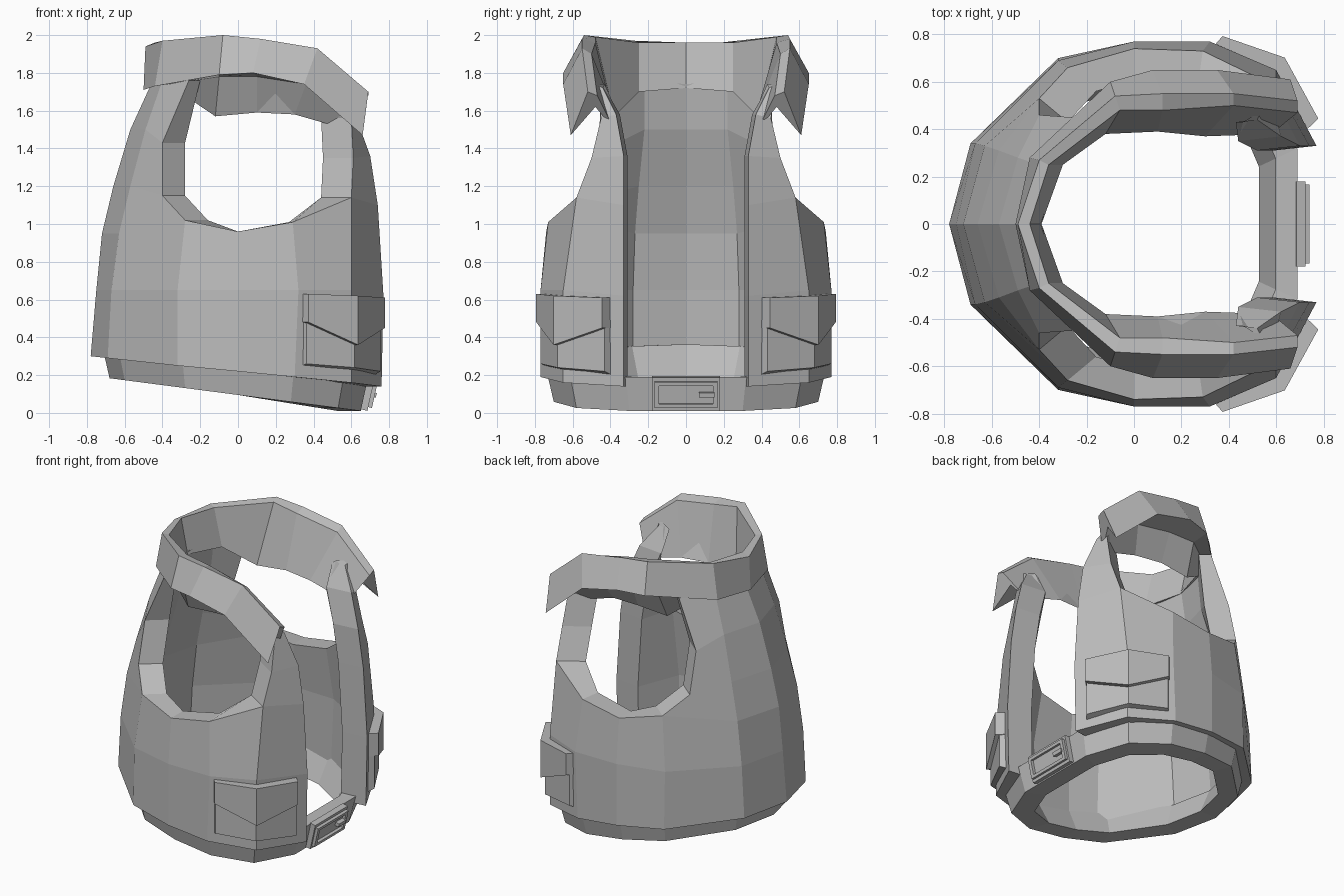
import bpy, bmesh
from mathutils import Vector, Matrix

if "Cube" in bpy.data.objects:
    bpy.data.objects.remove(bpy.data.objects["Cube"], do_unlink=True)

grey = bpy.data.materials.new("plain grey cloth")
grey.use_nodes = True
grey.diffuse_color = (0.5, 0.5, 0.5, 1)
grey.node_tree.nodes["Principled BSDF"].inputs["Base Color"].default_value = (0.5, 0.5, 0.5, 1)


def add_object(name, bm):
    mesh = bpy.data.meshes.new(name)
    bm.to_mesh(mesh)
    bm.free()
    mesh.materials.append(grey)
    obj = bpy.data.objects.new(name, mesh)
    bpy.context.collection.objects.link(obj)
    return obj


def flip(points):
    return [(x, -y, z) for x, y, z in points]


def loft(name, sections, closed=False):
    """Skin a solid through equal closed sections."""
    bm = bmesh.new()
    rings = [[bm.verts.new(p) for p in s] for s in sections]
    size = len(rings[0])
    pairs = list(zip(rings, rings[1:]))
    if closed:
        pairs.append((rings[-1], rings[0]))
    else:
        bm.faces.new(rings[0])
        bm.faces.new(rings[-1])
    for a, b in pairs:
        for i in range(size):
            k = (i + 1) % size
            bm.faces.new((a[i], a[k], b[k], b[i]))
    bmesh.ops.recalc_face_normals(bm, faces=bm.faces)
    return add_object(name, bm)


# Vest body: upright seams from the spine round one side to the front opening.
# The two short seams leave the armhole open above them.
seams = [
    [(-.78, 0, .3), (-.75, 0, .65), (-.72, 0, .95), (-.66, 0, 1.2), (-.57, 0, 1.5), (-.46, 0, 1.74)],
    [(-.69, .34, .29), (-.67, .34, .65), (-.63, .33, .95), (-.57, .31, 1.2), (-.49, .28, 1.5), (-.4, .25, 1.76)],
    [(-.32, .7, .25), (-.32, .69, .65), (-.28, .66, 1.02), (-.4, .53, 1.15), (-.4, .46, 1.43), (-.26, .45, 1.76)],
    [(0, .77, .22), (0, .77, .65), (0, .74, .96)],
    [(.3, .77, .19), (.32, .77, .65), (.29, .73, 1.01)],
    [(.6, .65, .16), (.6, .65, .65), (.6, .58, 1.14), (.61, .5, 1.35), (.6, .45, 1.56), (.54, .48, 1.74)],
    [(.76, .33, .14), (.77, .33, .62), (.74, .33, 1.1), (.7, .33, 1.36), (.62, .37, 1.58), (.52, .44, 1.72)],
]
# Inward step from each outer seam to the lining, halved at the shoulders
steps = [(.14, 0), (.12, -.06), (.12, -.1), (0, -.13), (-.02, -.14), (-.16, -.1), (-.18, -.02)]

bm = bmesh.new()
lining = {}
columns = []
for seam, (dx, dy) in zip(seams, steps):
    column = []
    for x, y, z in seam:
        vert = bm.verts.new((x, y, z))
        share = .5 if z > 1.65 else 1
        lining[vert] = bm.verts.new((x + dx * share, y + dy * share, z))
        column.append(vert)
    columns.append(column)
for a, b in zip(columns, columns[1:]):
    for i in range(min(len(a), len(b)) - 1):
        bm.faces.new((a[i], a[i + 1], b[i + 1], b[i]))
shell = list(bm.faces)
rims = [e for e in bm.edges if e.is_boundary and any(v.co.y > 0 for v in e.verts)]
for face in shell:
    bm.faces.new([lining[v] for v in reversed(face.verts)])
for edge in rims:
    a, b = edge.verts
    bm.faces.new((a, b, lining[b], lining[a]))
bmesh.ops.recalc_face_normals(bm, faces=bm.faces)
body = add_object("vest_body", bm)
mirror = body.modifiers.new("both sides", "MIRROR")
mirror.use_axis = (False, True, False)

# Folded collar and shoulder strap: flap hem, outer ridge, inner ridge, neck hem, fold
collar = [
    [(-.5, 0, 1.71), (-.49, 0, 1.94), (-.44, 0, 1.96), (-.39, 0, 1.72), (-.46, 0, 1.74)],
    [(-.44, .28, 1.73), (-.4, .27, 1.97), (-.36, .25, 1.96), (-.3, .25, 1.7), (-.4, .26, 1.76)],
    [(-.1, .6, 1.79), (-.08, .54, 2), (-.06, .48, 1.99), (-.12, .38, 1.57), (-.1, .47, 1.78)],
    [(.08, .65, 1.8), (.12, .55, 1.98), (.12, .48, 1.96), (.1, .39, 1.59), (.1, .47, 1.78)],
    [(.35, .65, 1.74), (.42, .55, 1.93), (.42, .5, 1.9), (.3, .37, 1.58), (.36, .47, 1.74)],
    [(.66, .61, 1.47), (.69, .52, 1.7), (.69, .47, 1.68), (.58, .38, 1.5), (.62, .48, 1.62)],
]
loft("collar", [flip(s) for s in reversed(collar[1:])] + collar)

# Belt: a sloping padded ring, lower at the front
belt_plan = [(-.68, 0), (-.6, .31), (-.28, .63), (0, .7), (.28, .7), (.53, .58), (.65, .3), (.65, 0)]


def belt_section(x, y):
    def corner(scale, lift):
        return (x * scale, y * scale, .095 - .13 * x + lift)
    return [corner(1, 0), corner(1.06, .18), corner(.92, .18), corner(.81, 0)]


half = [belt_section(x, y) for x, y in belt_plan]
loft("belt", half + [flip(s) for s in reversed(half[1:-1])], closed=True)

# Pockets wrapped round the front corners, each with a pointed flap
outer = [(.37, .785), (.63, .695), (.77, .44)]
inner = [(.31, .72), (.57, .62), (.72, .39)]
hems = [.26, .24, .22]
tips = [.48, .36, .45]
tops = [.63, .62, .61]


def pocket_part(name, scale, bottoms, rim):
    sections = []
    for (x, y), (u, v), low, high in zip(outer, inner, bottoms, tops):
        sections.append([(u, v, low - rim), (x * scale, y * scale, low),
                         (x * scale, y * scale, high - rim), (u, v, high)])
    loft("left_" + name, sections)
    loft("right_" + name, [flip(s) for s in sections])


pocket_part("pocket", .98, hems, .02)
pocket_part("pocket_flap", 1.01, tips, 0)

# Buckle: backing plate, raised frame and prong, tilted with the belt
tilt = Matrix.Translation((.7, 0, .1)) @ Matrix.Rotation(.22, 4, "Y")


def block(name, centre, size):
    bm = bmesh.new()
    bmesh.ops.create_cube(bm, size=1)
    for v in bm.verts:
        v.co = tilt @ (Vector(centre) + v.co * Vector(size))
    add_object(name, bm)


block("buckle_plate", (-.015, 0, 0), (.04, .36, .18))
for side, word in ((-1, "right"), (1, "left")):
    block("buckle_bar_" + word, (.01, side * .155, 0), (.03, .025, .14))
for side, word in ((-1, "lower"), (1, "upper")):
    block("buckle_bar_" + word, (.01, 0, side * .06), (.03, .31, .02))
block("buckle_prong", (.018, .11, 0), (.03, .08, .025))
